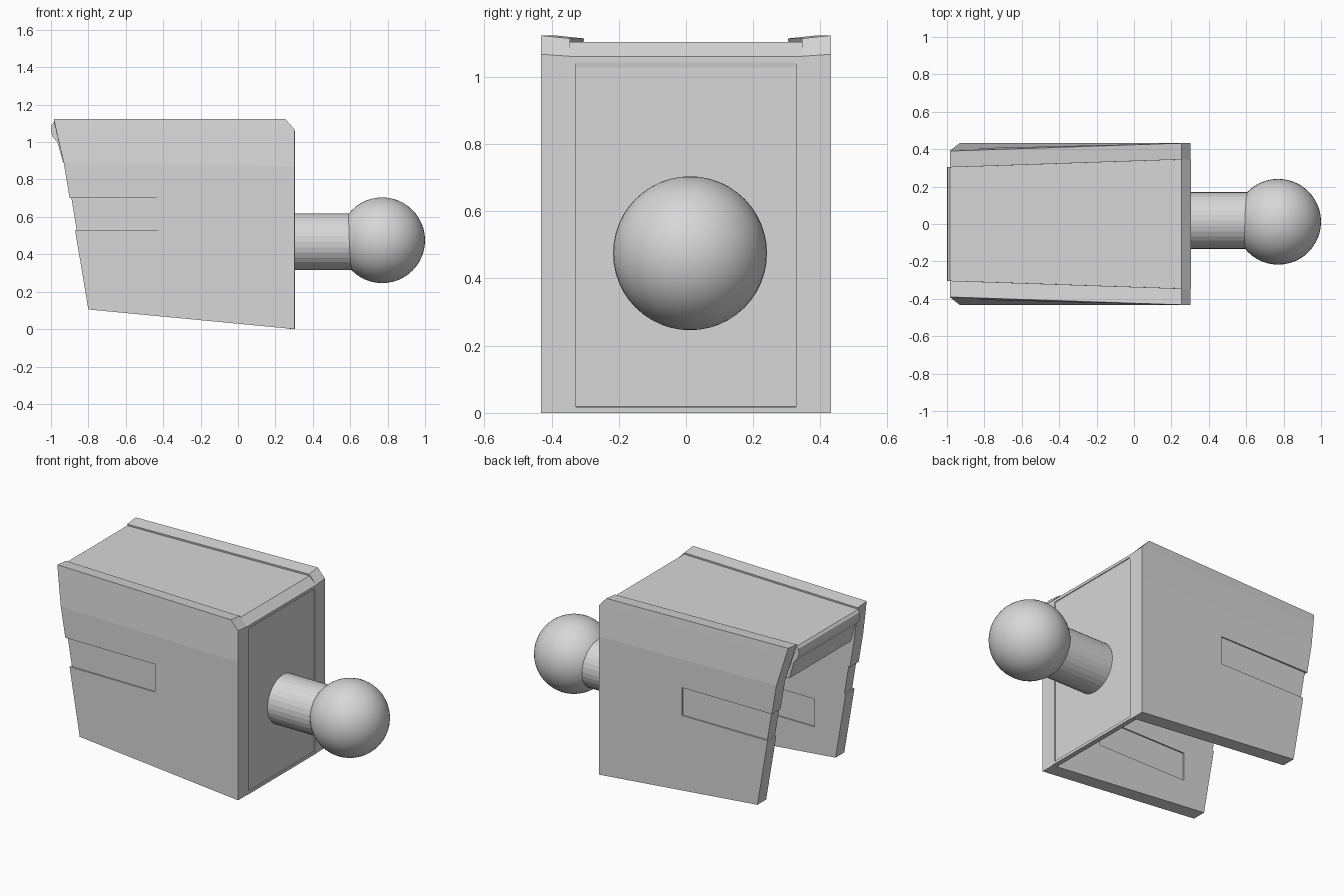
import bpy, bmesh

cube = bpy.data.objects.get("Cube")
if cube:
    bpy.data.objects.remove(cube, do_unlink=True)

grey = bpy.data.materials.new("light_grey")
grey.use_nodes = True
GREY = (0.68, 0.68, 0.68, 1)
grey.diffuse_color = GREY
grey.node_tree.nodes["Principled BSDF"].inputs["Base Color"].default_value = GREY


def finish(name, bm):
    bmesh.ops.recalc_face_normals(bm, faces=bm.faces)
    mesh = bpy.data.meshes.new(name)
    bm.to_mesh(mesh)
    bm.free()
    mesh.materials.append(grey)
    obj = bpy.data.objects.new(name, mesh)
    bpy.context.collection.objects.link(obj)
    return obj


def loft(name, rings):
    """Closed solid through a list of rings with equal point counts."""
    bm = bmesh.new()
    rows = [[bm.verts.new(p) for p in ring] for ring in rings]
    n = len(rows[0])
    for a, b in zip(rows, rows[1:]):
        for i in range(n):
            j = (i + 1) % n
            bm.faces.new((a[i], a[j], b[j], b[i]))
    bm.faces.new(rows[0])
    bm.faces.new(rows[-1])
    return finish(name, bm)


def cut(obj, cutter):
    cutter.hide_render = True
    mod = obj.modifiers.new("cut", "BOOLEAN")
    mod.operation = "DIFFERENCE"
    mod.solver = "EXACT"
    mod.object = cutter
    bpy.context.view_layer.objects.active = obj
    bpy.ops.object.modifier_apply(modifier=mod.name)
    bpy.data.objects.remove(cutter, do_unlink=True)


# Side walls: left x, left z, left outer y, right x, right z, drop of inner edge
WALL = 0.087
ROWS = [(-0.80, 0.105, 0.432, 0.303, 0.0, 0.0),
        (-0.932, 0.89, 0.432, 0.303, 0.87, 0.0),
        (-0.971, 1.06, 0.402, 0.303, 1.067, 0.006),
        (-0.985, 1.123, 0.39, 0.253, 1.123, 0.009)]


def wall_ring(s, xl, zl, yl, xr, zr, drop):
    yr = 0.432
    return [(xl, s * yl, zl), (xr, s * yr, zr),
            (xr, s * (yr - WALL), zr - drop), (xl, s * (yl - WALL), zl - drop)]


def prism_ring(s, z, pts):
    return [(x, s * y, z) for x, y in pts]


def groove_ring(s, z, x_end):
    """Hook shape: outer face groove that wraps over the open end."""
    start, outside = -0.275, -1.1
    return prism_ring(s, z, [(start, 0.5), (outside, 0.5), (outside, 0.28),
                             (x_end, 0.28), (x_end, 0.421), (start, 0.425)])


POCKET = [(-0.655, 0.3), (-0.655, 0.353), (-0.04, 0.353), (-0.04, 0.3)]

for side, s in (("left", 1), ("right", -1)):
    wall = loft(side + "_side_wall", [wall_ring(s, *r) for r in ROWS])
    cut(wall, loft("groove_cutter", [groove_ring(s, 0.527, -0.862),
                                     groove_ring(s, 0.702, -0.891)]))
    cut(wall, loft("pocket_cutter", [prism_ring(s, z, POCKET) for z in (0.26, 0.435)]))

# Top panel with rounded lip, deep end face and sloped front corner
PROFILE = [(0.304, 1.06), (0.255, 1.104), (-0.985, 1.104), (-0.997, 1.09),
           (-1.0, 1.06), (-0.992, 1.03), (-0.965, 0.998), (-0.935, 0.89),
           (0.28, 0.89)]


def half_width(x):
    return 0.304 + (x + 1) * 0.0325


loft("top_panel", [[(x, s * half_width(x), z) for x, z in PROFILE] for s in (-1, 1)])

# End plate with a shallow inset field
bm = bmesh.new()
bmesh.ops.create_cube(bm, size=1)
for v in bm.verts:
    v.co = (0.2905 + v.co.x * 0.03, v.co.y * 0.69, 0.53 + v.co.z * 1.06)
bm.normal_update()
outer = [f for f in bm.faces if f.normal.x > 0.9]
bmesh.ops.inset_region(bm, faces=outer, thickness=0.025, depth=0)
bmesh.ops.inset_region(bm, faces=outer, thickness=0.001, depth=-0.006)
finish("end_plate", bm)

# Ball joint
bpy.ops.mesh.primitive_cylinder_add(vertices=32, radius=0.152, depth=0.36,
                                    location=(0.46, 0.018, 0.467),
                                    rotation=(0, 1.5708, 0))
stem = bpy.context.object
stem.name = "joint_stem"
stem.data.materials.append(grey)

bpy.ops.mesh.primitive_uv_sphere_add(segments=48, ring_count=24, radius=0.229,
                                     location=(0.771, 0.012, 0.475))
ball = bpy.context.object
ball.name = "joint_ball"
ball.data.materials.append(grey)
bpy.ops.object.shade_smooth()
